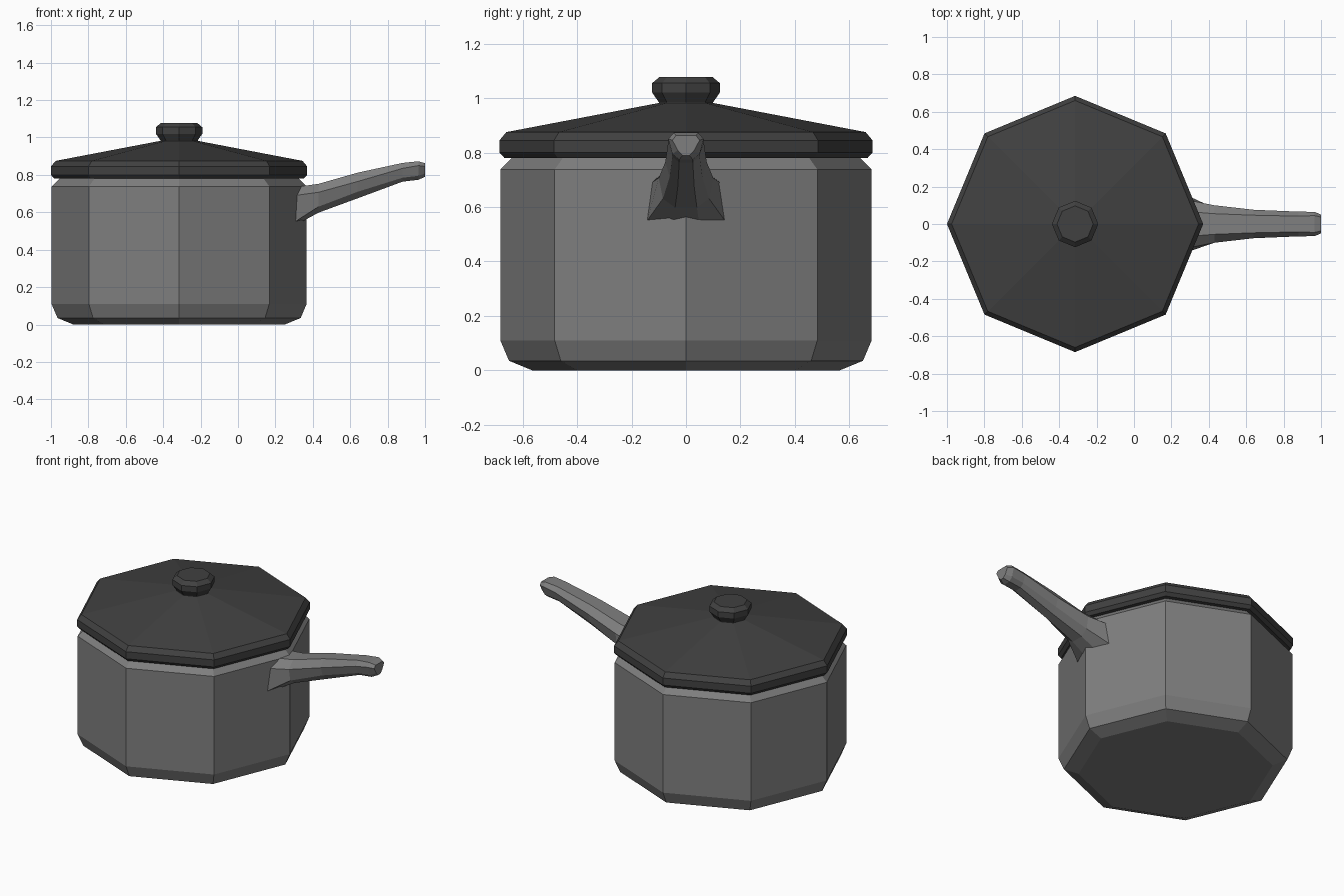
import bpy
import bmesh
from math import cos, sin, pi

cube = bpy.data.objects.get("Cube")
if cube:
    bpy.data.objects.remove(cube, do_unlink=True)

SIDES = 8
POT_X = -0.315


def make_material(name, value):
    mat = bpy.data.materials.new(name)
    mat.use_nodes = True
    colour = (value, value, value, 1)
    mat.diffuse_color = colour
    mat.node_tree.nodes["Principled BSDF"].inputs["Base Color"].default_value = colour
    return mat


def loft(name, rings, mat):
    """Skin a list of point rings and cap both ends."""
    bm = bmesh.new()
    loops = [[bm.verts.new(p) for p in ring] for ring in rings]
    for lower, upper in zip(loops, loops[1:]):
        count = len(lower)
        for i in range(count):
            j = (i + 1) % count
            bm.faces.new((lower[i], lower[j], upper[j], upper[i]))
    bm.faces.new(loops[0])
    bm.faces.new(loops[-1])
    bmesh.ops.recalc_face_normals(bm, faces=bm.faces)
    mesh = bpy.data.meshes.new(name)
    bm.to_mesh(mesh)
    bm.free()
    mesh.materials.append(mat)
    obj = bpy.data.objects.new(name, mesh)
    bpy.context.collection.objects.link(obj)
    return obj


def turned(name, profile, mat):
    """Octagonal part from (radius, height) pairs."""
    angles = [2 * pi * i / SIDES for i in range(SIDES)]
    rings = [[(POT_X + r * cos(a), r * sin(a), z) for a in angles]
             for r, z in profile]
    return loft(name, rings, mat)


steel = make_material("grey metal", 0.21)
dark = make_material("dark grey metal", 0.052)

# Pot body with bevelled base and shoulder
turned("pot_body", [(0.565, 0), (0.65, 0.035), (0.682, 0.11),
                    (0.682, 0.738), (0.63, 0.79)], steel)

# Lid with bevelled rim and shallow cone
turned("lid", [(0.64, 0.78), (0.667, 0.78), (0.685, 0.80), (0.685, 0.845),
               (0.66, 0.875), (0.10, 0.982)], dark)

# Lid knob
turned("lid_knob", [(0.10, 0.97), (0.10, 0.985), (0.124, 1.02),
                    (0.124, 1.055), (0.097, 1.078)], dark)

# Handle: station x, then half-width and height from top edge to bottom edge
stations = [
    (0.305, [(0.065, 0.735), (0.125, 0.69), (0.143, 0.55), (0.05, 0.53)]),
    (0.43, [(0.055, 0.752), (0.10, 0.707), (0.085, 0.63), (0.04, 0.598)]),
    (0.64, [(0.047, 0.812), (0.076, 0.765), (0.06, 0.71), (0.03, 0.675)]),
    (0.88, [(0.042, 0.864), (0.066, 0.835), (0.05, 0.785), (0.025, 0.764)]),
    (0.965, [(0.045, 0.873), (0.065, 0.85), (0.05, 0.795), (0.025, 0.774)]),
    (1.0, [(0.037, 0.862), (0.05, 0.845), (0.03, 0.808), (0.012, 0.79)]),
]
loft("handle", [[(x, y, z) for y, z in half] +
                [(x, -y, z) for y, z in reversed(half)]
                for x, half in stations], steel)
